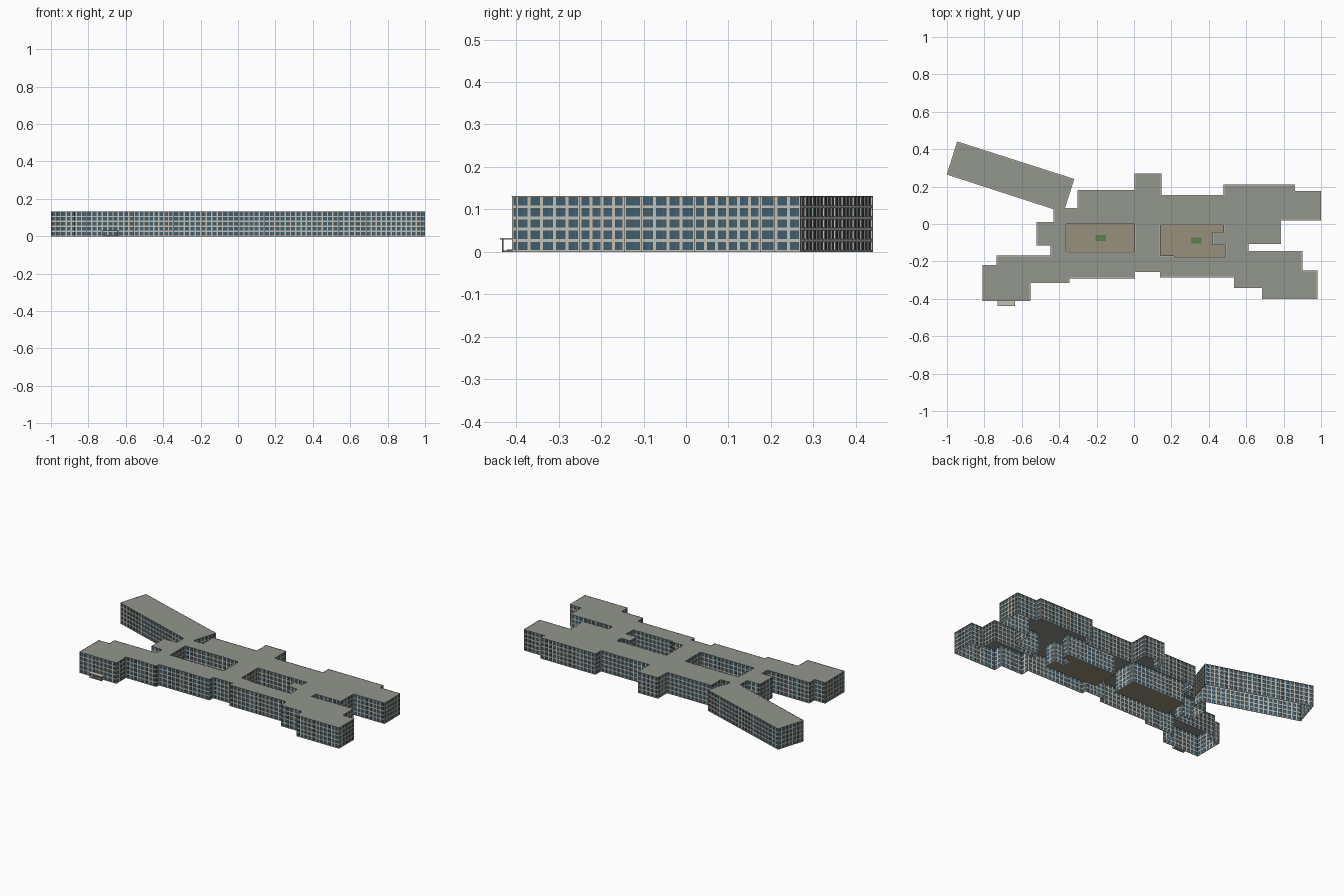
import bpy, bmesh
from mathutils import Vector

if "Cube" in bpy.data.objects:
    bpy.data.objects.remove(bpy.data.objects["Cube"])

H, FLOORS, BAY = 0.132, 5, 0.028

# Plan outline, counter-clockwise; courtyards clockwise
OUTER = [(-.43, .01), (-.52, .01), (-.52, -.115), (-.445, -.115), (-.445, -.17),
         (-.735, -.17), (-.735, -.22), (-.81, -.22), (-.81, -.41), (-.555, -.41),
         (-.555, -.315), (-.345, -.315), (-.345, -.29), (.005, -.29), (.005, -.255),
         (.14, -.255), (.14, -.285), (.535, -.285), (.535, -.34), (.685, -.34),
         (.685, -.4), (.98, -.4), (.98, -.25), (.9, -.25), (.9, -.145), (.61, -.145),
         (.61, -.105), (.785, -.105), (.785, .02), (1, .02), (1, .175), (.86, .175),
         (.86, .21), (.48, .21), (.48, .155), (.145, .155), (.145, .27), (.005, .27),
         (.005, .18), (-.3, .18), (-.3, .085), (-.37, .085), (-.32, .24), (-.945, .44),
         (-1, .265), (-.43, .08)]
COURT_W = [(-.365, 0), (.005, 0), (.005, -.15), (-.365, -.15)]
COURT_E = [(.14, -.005), (.48, -.005), (.48, -.045), (.42, -.045), (.42, -.11),
           (.49, -.11), (.49, -.178), (.215, -.178), (.215, -.17), (.14, -.17)]


def material(name, rgb):
    m = bpy.data.materials.new(name)
    m.diffuse_color = (*rgb, 1)
    m.use_nodes = True
    m.node_tree.nodes["Principled BSDF"].inputs["Base Color"].default_value = m.diffuse_color
    return m


PALE = material("pale_concrete", (.55, .53, .47))
GLASS = material("blue_glass", (.05, .11, .15))
FRAME = material("window_frame", (.13, .16, .17))
ROOF = material("roof_grey", (.29, .30, .27))
EDGE = material("coping_dark", (.16, .17, .15))
PAVING = material("court_paving", (.31, .28, .2))
GREEN = material("planting", (.1, .22, .08))


def finish(bm, name, mat):
    me = bpy.data.meshes.new(name)
    bm.to_mesh(me)
    bm.free()
    me.materials.append(mat)
    ob = bpy.data.objects.new(name, me)
    bpy.context.collection.objects.link(ob)
    return ob


def bar(bm, p, d, n, s, t, z):
    """Box running along d from p: s = along range, t = outward range, z = height range."""
    v = [bm.verts.new((*(p + d * a + n * b), c)) for c in z for a, b in
         ((s[0], t[0]), (s[1], t[0]), (s[1], t[1]), (s[0], t[1]))]
    for f in ((0, 1, 2, 3), (7, 6, 5, 4), (4, 5, 1, 0), (5, 6, 2, 1), (6, 7, 3, 2), (7, 4, 0, 3)):
        bm.faces.new([v[i] for i in f])


def box(name, x, y, z, mat):
    bm = bmesh.new()
    bar(bm, Vector((0, 0)), Vector((1, 0)), Vector((0, 1)), x, y, z)
    bmesh.ops.recalc_face_normals(bm, faces=bm.faces)
    return finish(bm, name, mat)


def slab(name, loops, z0, z1, mat):
    """Flat plate from outlines; inner loops become holes."""
    cu = bpy.data.curves.new(name, 'CURVE')
    cu.dimensions, cu.fill_mode, cu.extrude = '2D', 'BOTH', (z1 - z0) / 2
    for loop in loops:
        sp = cu.splines.new('POLY')
        sp.points.add(len(loop) - 1)
        for q, (x, y) in zip(sp.points, loop):
            q.co = (x, y, 0, 1)
        sp.use_cyclic_u = True
    cu.materials.append(mat)
    ob = bpy.data.objects.new(name, cu)
    bpy.context.collection.objects.link(ob)
    ob.location.z = (z0 + z1) / 2
    bpy.ops.object.select_all(action='DESELECT')
    ob.select_set(True)
    bpy.context.view_layer.objects.active = ob
    bpy.ops.object.convert(target='MESH')


def facade(prefix, loop):
    grid, glass, frames, coping = (bmesh.new() for _ in range(4))
    fh = H / FLOORS
    for i, a in enumerate(loop):
        p, q = Vector(a), Vector(loop[(i + 1) % len(loop)])
        length = (q - p).length
        d = (q - p) / length
        n = Vector((d.y, -d.x))
        bays = max(1, round(length / BAY))
        w = length / bays
        # spandrel bands
        for k in range(FLOORS + 1):
            z = k * fh
            bar(grid, p, d, n, (0, length), (-.004, 0), (max(0, z - .003), min(H, z + .004)))
        # piers and window mullions
        for k in range(bays + 1):
            s = k * w
            bar(grid, p, d, n, (max(0, s - .0035), min(length, s + .0035)), (-.004, 0), (0, H))
            if k < bays and w > .015:
                bar(frames, p, d, n, (s + w * .62, s + w * .62 + .001), (-.003, -.0015), (0, H))
        # recessed glazing
        glass.faces.new([glass.verts.new((*(v - n * .003), z)) for v, z in
                         ((p, 0), (q, 0), (q, H), (p, H))])
        # roof edge coping
        bar(coping, p, d, n, (0, length), (-.004, .001), (H - .002, H))
    for bm in (grid, frames, coping):
        bmesh.ops.recalc_face_normals(bm, faces=bm.faces)
    finish(grid, prefix + "_wall_grid", PALE)
    finish(glass, prefix + "_glazing", GLASS)
    finish(frames, prefix + "_mullions", FRAME)
    finish(coping, prefix + "_coping", EDGE)


# Walls
facade("outer", OUTER)
facade("west_court", COURT_W)
facade("east_court", COURT_E)

# Roof and courtyard floors
slab("roof", [OUTER, COURT_W, COURT_E], H - .003, H - .0005, ROOF)
slab("west_court_floor", [COURT_W], 0, .002, PAVING)
slab("east_court_floor", [COURT_E], 0, .002, PAVING)
box("west_planting", (-.205, -.15), (-.09, -.058), (.002, .005), GREEN)
box("east_planting", (.305, .36), (-.105, -.073), (.002, .005), GREEN)

# Entrance canopy with posts and steps
box("canopy_roof", (-.73, -.635), (-.438, -.41), (.029, .032), PALE)
for i, x in enumerate((-.725, -.643)):
    box(f"canopy_post_{i}", (x, x + .003), (-.433, -.43), (0, .029), FRAME)
box("lower_step", (-.72, -.645), (-.43, -.41), (0, .003), ROOF)
box("upper_step", (-.715, -.65), (-.422, -.41), (.003, .006), ROOF)
